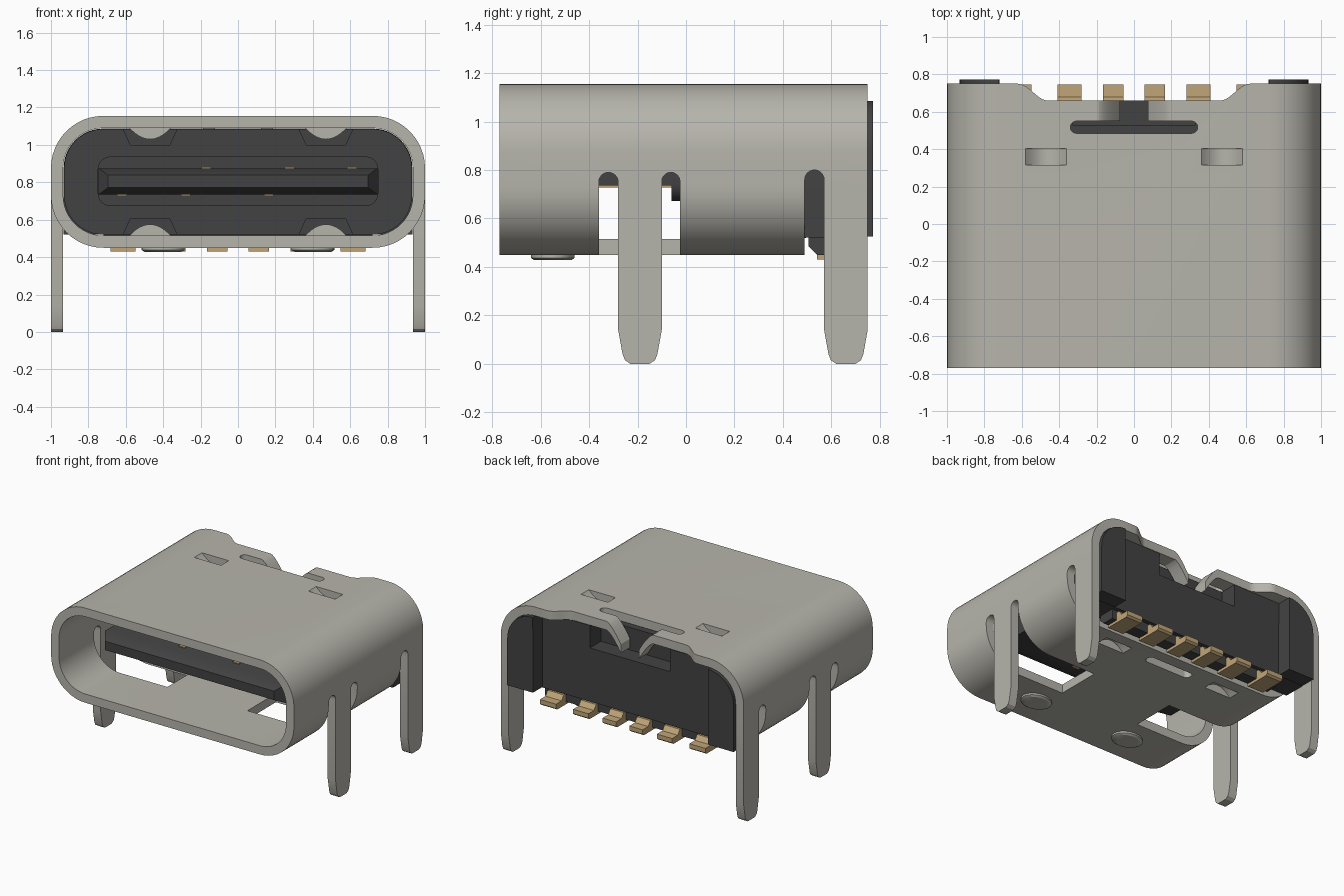
import bpy, bmesh
from math import sin, cos, pi

if "Cube" in bpy.data.objects:
    bpy.data.objects.remove(bpy.data.objects["Cube"])


def material(name, rgb):
    m = bpy.data.materials.new(name)
    m.diffuse_color = (*rgb, 1)
    m.use_nodes = True
    m.node_tree.nodes["Principled BSDF"].inputs["Base Color"].default_value = m.diffuse_color
    return m


METAL = material("metal", (0.47, 0.46, 0.41))
DARK = material("dark_plastic", (0.055, 0.055, 0.055))
GOLD = material("gold", (0.53, 0.38, 0.19))


def loft(name, loops, mat=METAL, ring=False):
    """Skin equal-length loops; ring closes last to first instead of capping."""
    bm = bmesh.new()
    rows = [[bm.verts.new(p) for p in lp] for lp in loops]
    n = len(rows[0])
    pairs = list(zip(rows, rows[1:])) + ([(rows[-1], rows[0])] if ring else [])
    for a, b in pairs:
        for i in range(n):
            j = (i + 1) % n
            bm.faces.new((a[i], a[j], b[j], b[i]))
    if not ring:
        bm.faces.new(rows[0])
        bm.faces.new(rows[-1])
    bmesh.ops.recalc_face_normals(bm, faces=bm.faces)
    me = bpy.data.meshes.new(name)
    bm.to_mesh(me)
    bm.free()
    me.materials.append(mat)
    ob = bpy.data.objects.new(name, me)
    bpy.context.collection.objects.link(ob)
    return ob


def at(pts, axis, d):
    f = {'x': lambda p: (d, *p), 'y': lambda p: (p[0], d, p[1]), 'z': lambda p: (*p, d)}[axis]
    return [f(p) for p in pts]


def prism(name, pts, axis, a, b, mat=METAL):
    return loft(name, [at(pts, axis, a), at(pts, axis, b)], mat)


def rounded(u0, u1, v0, v1, r_low, r_high=None, n=12):
    """Rectangle with separate radii for lower and upper corners."""
    r_high = r_low if r_high is None else r_high
    out = []
    for k, (su, sv) in enumerate([(1, 1), (0, 1), (0, 0), (1, 0)]):
        r = r_high if sv else r_low
        cu = u1 - r if su else u0 + r
        cv = v1 - r if sv else v0 + r
        if r == 0:
            out.append((cu, cv))
            continue
        out += [(cu + r * cos((k + i / n) * pi / 2), cv + r * sin((k + i / n) * pi / 2))
                for i in range(n + 1)]
    return out


def rect(u0, u1, v0, v1):
    return rounded(u0, u1, v0, v1, 0)


def cut(ob, cutter):
    m = ob.modifiers.new("cut", 'BOOLEAN')
    m.operation, m.solver, m.object = 'DIFFERENCE', 'EXACT', cutter
    bpy.context.view_layer.objects.active = ob
    bpy.ops.object.modifier_apply(modifier=m.name)
    bpy.data.objects.remove(cutter, do_unlink=True)


def arch(y0, y1, top):
    r = (y1 - y0) / 2
    return [((y0 + y1) / 2 - r * cos(pi * i / 12), top - r + r * sin(pi * i / 12)) for i in range(13)]


# Shell: rounded tube
outer = rounded(-1, 1, .45, 1.155, .28)
inner = rounded(-.935, .935, .515, 1.09, .215)
shell = loft("shell", [at(outer, 'y', -.77), at(outer, 'y', .75),
                       at(inner, 'y', .75), at(inner, 'y', -.77)], ring=True)

# Side openings around the legs
front_gap = [(-.36, .3)] + arch(-.36, -.28, .79) + [(-.28, .735), (-.10, .735)] \
    + arch(-.10, -.025, .79) + [(-.025, .3)]
rear_gap = [(.49, .3)] + arch(.49, .57, .80) + [(.57, .735), (.9, .735), (.9, .3)]
for s in (-1, 1):
    cut(shell, prism("cutter", front_gap, 'x', s * .33, s * 1.1))
cut(shell, prism("cutter", rear_gap, 'x', -1.1, 1.1))

# Rear scoop, retaining slot, and latch openings in the shell
side = [(.46 + .16 * i / 10, .705 - .045 * cos(pi * i / 10)) for i in range(11)]
scoop = side + [(.62, .85), (-.62, .85)] + [(-x, y) for x, y in reversed(side)]
cut(shell, prism("cutter", scoop, 'z', .95, 1.3))
cut(shell, prism("cutter", rounded(-.34, .34, .485, .55, .032), 'z', 1, 1.3))
cut(shell, prism("cutter", rect(-.19, .19, .53, .8), 'z', 1, 1.3))
cut(shell, prism("cutter", rounded(-.19, .19, .33, .40, .03), 'z', .3, .6))
for s in (-1, 1):
    cut(shell, prism("cutter", rect(s * .47 - .11, s * .47 + .11, .315, .405), 'z', .3, 1.3))

for s, tag in ((-1, "left"), (1, "right")):
    # Solder legs
    for y, pos in ((-.19, "front"), (.66, "rear")):
        half = [(.09, .735), (.09, .14), (.072, .04), (.062, .015), (.04, 0)]
        pts = [(y + u, z) for u, z in half] + [(y - u, z) for u, z in reversed(half)]
        prism(f"{pos}_leg_{tag}", pts, 'x', s * .935, s)

    # Inward-bowed spring strips, top and bottom
    ts = [i / 8 - 1 for i in range(17)]
    low = [(s * .47 + .11 * t, 1.09 - .06 * (1 - t * t)) for t in ts]
    strip = low + [(x, z + .065) for x, z in reversed(low)]
    prism(f"top_spring_{tag}", strip, 'y', .315, .405)
    prism(f"bottom_spring_{tag}", [(x, 1.605 - z) for x, z in strip], 'y', .315, .405)

    # Bent-down tabs at the rear
    up = [(s * (.19 - .115 * i / 8), 1.155 - .14 * (i / 8) ** 1.4) for i in range(9)]
    prism(f"rear_tab_{tag}", up + [(x, z - .065) for x, z in reversed(up)], 'y', .55, .66)

    # Bottom dimples
    loft(f"dimple_{tag}", [[(s * .4 + .115 * k * cos(a * pi / 16), -.55 + .09 * k * sin(a * pi / 16), z)
                            for a in range(32)] for z, k in ((.46, 1), (.437, 1), (.428, .85))])

    # Rear corner pillars of the insulator
    arc = [(s * (.722 + .21 * cos(i * pi / 24)), .875 + .21 * sin(i * pi / 24)) for i in range(13)]
    prism(f"rear_pillar_{tag}", [(s * .72, .525), (s * .932, .525)] + arc, 'y', .64, .772, DARK)

# Insulator block with relief pockets for the springs
block = prism("insulator_front", rounded(-.93, .93, .52, 1.085, .21), 'y', .27, .495, DARK)
for s in (-1, 1):
    trap = [(s * .47 + u, z) for u, z in ((-.16, 1.12), (.16, 1.12), (.105, 1.0), (-.105, 1.0))]
    cut(block, prism("cutter", trap, 'y', .2, .44))
    cut(block, prism("cutter", [(x, 1.605 - z) for x, z in trap], 'y', .2, .44))
rear = prism("insulator_rear", rounded(-.932, .932, .522, 1.087, 0, .21), 'y', .49, .66, DARK)
cut(rear, prism("cutter", rect(-.33, .33, .92, 1.2), 'y', .53, .8))
prism("insulator_foot", [(.505, .54), (.505, .485), (.54, .45), (.63, .45), (.63, .54)],
      'x', -.72, .72, DARK)

# Contact tongue with chamfered tip and thicker base
loft("tongue", [at(rect(-w, w, .805 - h, .805 + h), 'y', y)
                for y, w, h in ((-.57, .695, .033), (-.50, .745, .07), (.3, .745, .07))], DARK)
prism("tongue_base", rounded(-.75, .75, .672, .938, .07), 'y', -.06, .3, DARK)

# Contacts on the tongue
for i, (x, z) in enumerate([(-.17, .876), (.275, .876), (.61, .876),
                            (-.62, .734), (-.28, .734), (.165, .734)]):
    prism(f"contact_{i}", rect(x - .026, x + .026, z - .006, z + .006), 'y', -.42, 0, GOLD)

# Solder tails at the rear
tail = [(.54, .43), (.73, .43), (.745, .442), (.745, .475), (.68, .475), (.655, .51), (.54, .51)]
for s in (-1, 1):
    for i, (x, w) in enumerate([(.11, .055), (.345, .063), (.615, .066)]):
        prism(f"solder_tail_{'left' if s < 0 else 'right'}_{i}", tail, 'x', s * x - w, s * x + w, GOLD)

bpy.ops.object.select_all(action='SELECT')
bpy.context.view_layer.objects.active = shell
bpy.ops.object.shade_smooth_by_angle(angle=pi / 6)
